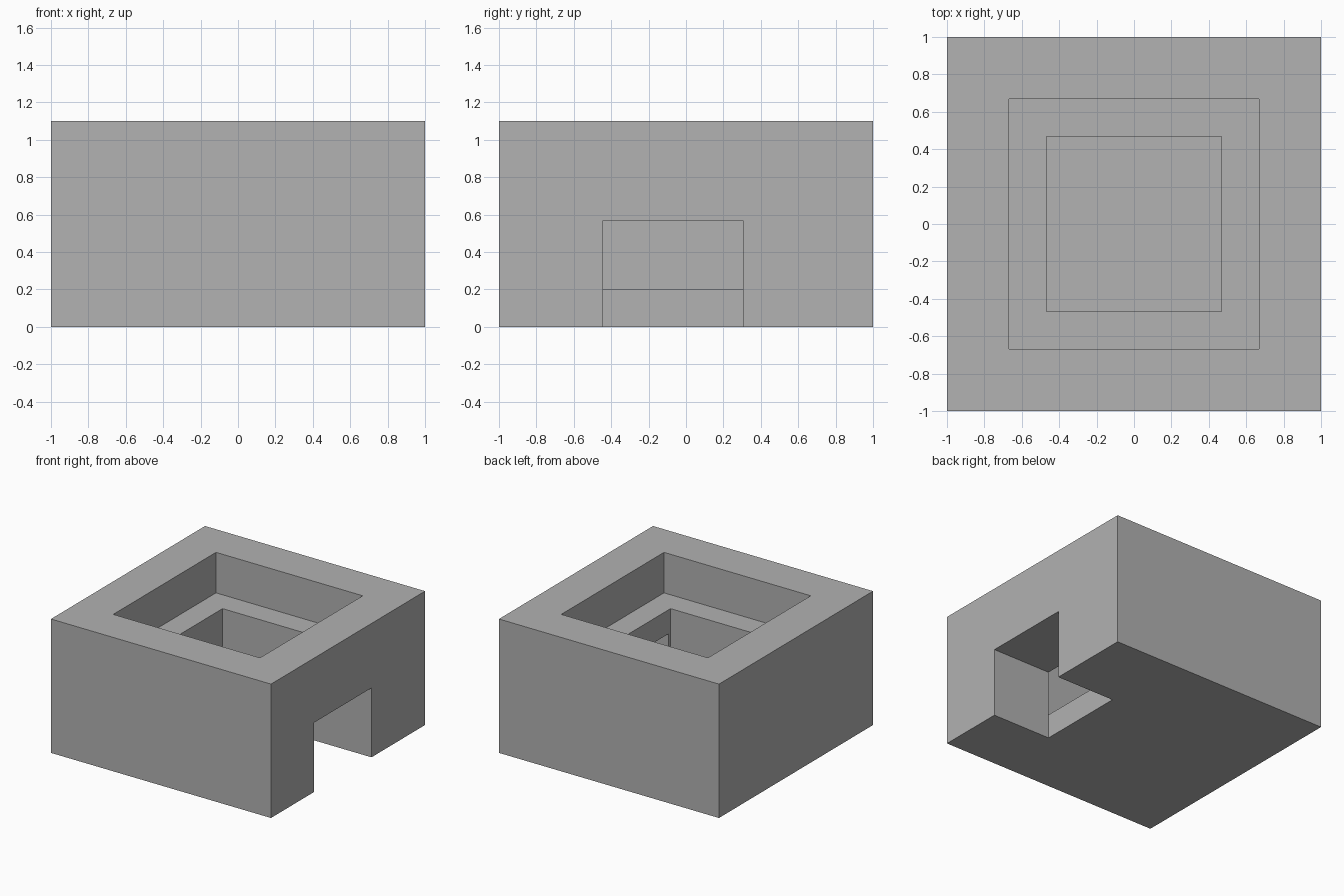
import bpy

cube = bpy.data.objects.get("Cube")
if cube:
    bpy.data.objects.remove(cube, do_unlink=True)

# One plain grey for the whole part
GREY = (0.445, 0.445, 0.445, 1.0)
grey = bpy.data.materials.new("plain_grey")
grey.use_nodes = True
grey.diffuse_color = GREY
grey.node_tree.nodes["Principled BSDF"].inputs["Base Color"].default_value = GREY


def box(name, low, high):
    """Box spanning two opposite corners, with scale baked into its mesh."""
    bpy.ops.mesh.primitive_cube_add(size=1)
    obj = bpy.context.object
    obj.name = name
    for v in obj.data.vertices:
        v.co = [lo if c < 0 else hi for c, lo, hi in zip(v.co, low, high)]
    obj.data.materials.append(grey)
    return obj


def cut(target, name, low, high):
    """Subtract a box from the target, then drop the cutter."""
    cutter = box(name, low, high)
    cutter.hide_render = True
    mod = target.modifiers.new(name, "BOOLEAN")
    mod.operation = "DIFFERENCE"
    mod.solver = "EXACT"
    mod.object = cutter
    bpy.context.view_layer.objects.active = target
    bpy.ops.object.modifier_apply(modifier=mod.name)
    bpy.data.objects.remove(cutter, do_unlink=True)


HEIGHT, LEDGE, FLOOR = 1.1, 0.767, 0.2
OUTER, INNER = 0.667, 0.468   # half widths of the stepped pocket

housing = box("housing_block", (-1, -1, 0), (1, 1, HEIGHT))

# Stepped square pocket sunk from the top
cut(housing, "outer_pocket", (-OUTER, -OUTER, LEDGE), (OUTER, OUTER, HEIGHT + 0.2))
cut(housing, "inner_pocket", (-INNER, -INNER, FLOOR), (INNER, INNER, LEDGE + 0.1))

# Side opening, open at the bottom, leading into the inner pocket
cut(housing, "side_opening", (INNER, -0.444, -0.2), (1.2, 0.305, 0.57))
